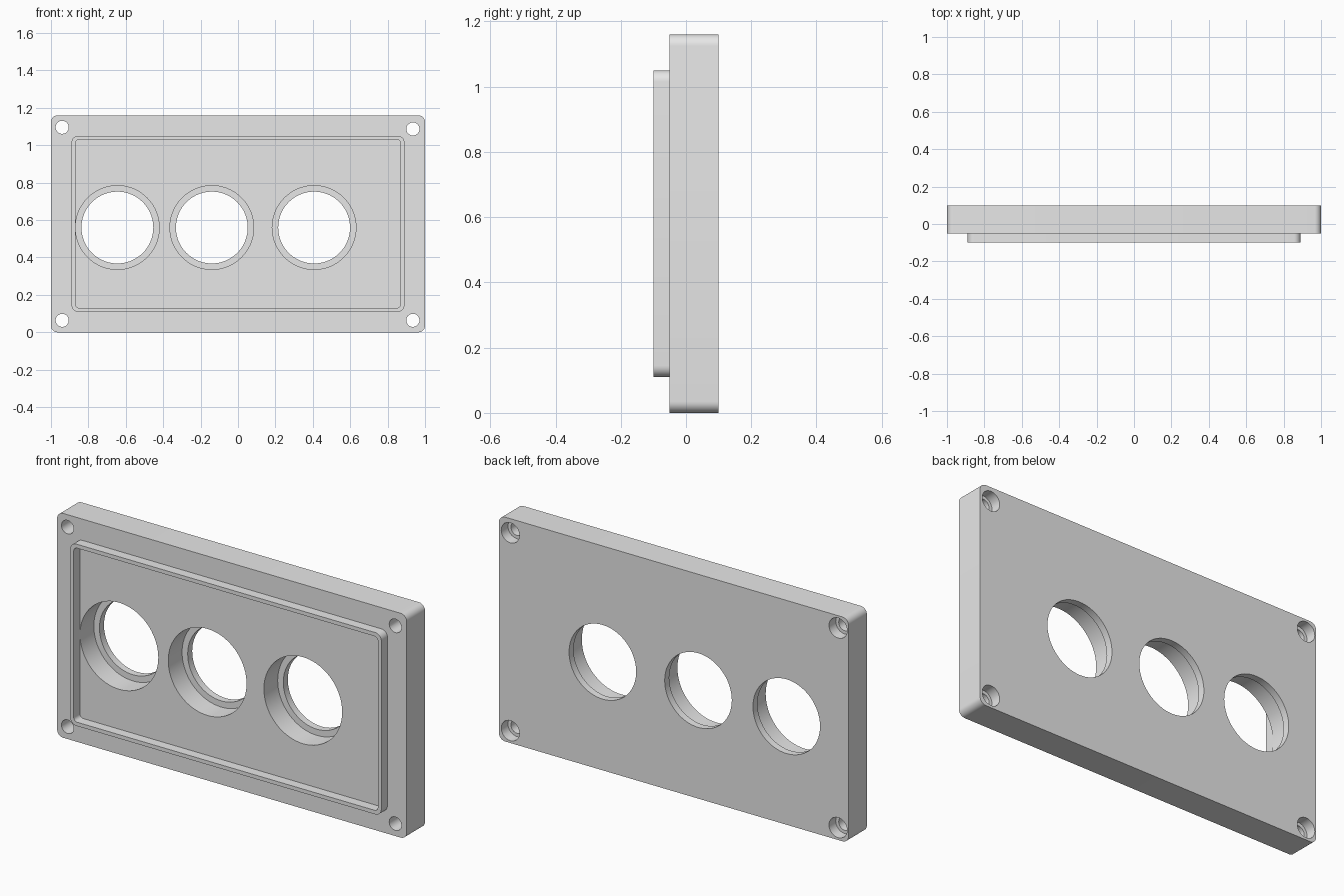
import bpy, bmesh, math

if "Cube" in bpy.data.objects:
    bpy.data.objects.remove(bpy.data.objects["Cube"])

grey = bpy.data.materials.new("plain grey")
grey.diffuse_color = (0.8, 0.8, 0.8, 1)
grey.use_nodes = True
grey.node_tree.nodes["Principled BSDF"].inputs["Base Color"].default_value = grey.diffuse_color


def prism(name, outline, y0, y1):
    """Solid made by extruding an (x, z) outline from y0 back to y1."""
    bm = bmesh.new()
    face = bm.faces.new([bm.verts.new((x, y0, z)) for x, z in outline])
    ext = bmesh.ops.extrude_face_region(bm, geom=[face])
    verts = [g for g in ext["geom"] if isinstance(g, bmesh.types.BMVert)]
    bmesh.ops.translate(bm, verts=verts, vec=(0, y1 - y0, 0))
    bmesh.ops.recalc_face_normals(bm, faces=bm.faces)
    mesh = bpy.data.meshes.new(name)
    bm.to_mesh(mesh)
    bm.free()
    mesh.materials.append(grey)
    obj = bpy.data.objects.new(name, mesh)
    bpy.context.collection.objects.link(obj)
    return obj


def arc(cx, cz, r, start, sweep, n):
    return [(cx + r * math.cos(start + sweep * i / n),
             cz + r * math.sin(start + sweep * i / n)) for i in range(n + 1)]


def rounded_rect(half_w, z0, z1, r):
    pts = []
    for i, (sx, z) in enumerate([(1, z1 - r), (-1, z1 - r), (-1, z0 + r), (1, z0 + r)]):
        pts += arc(sx * (half_w - r), z, r, i * math.pi / 2, math.pi / 2, 8)
    return pts


def circle(cx, cz, r, n):
    return arc(cx, cz, r, 0, 2 * math.pi, n)[:-1]


def combine(target, tool, operation):
    """Apply a boolean and discard the tool."""
    bpy.context.view_layer.objects.active = target
    mod = target.modifiers.new("bool", "BOOLEAN")
    mod.operation, mod.object, mod.solver = operation, tool, "EXACT"
    bpy.ops.object.modifier_apply(modifier=mod.name)
    bpy.data.objects.remove(tool, do_unlink=True)


# Thick rounded plate with a raised front rim around a shallow pocket
plate = prism("panel_plate", rounded_rect(1.0, 0, 1.16, 0.035), -0.05, 0.10)
combine(plate, prism("rim", rounded_rect(0.89, 0.11, 1.05, 0.035), -0.10, 0.0), "UNION")
combine(plate, prism("pocket", rounded_rect(0.87, 0.13, 1.03, 0.02), -0.15, -0.05), "DIFFERENCE")

# Three large openings, each stepped to a thin lip at the back
for x in (-0.645, -0.14, 0.407):
    combine(plate, prism("wide_bore", circle(x, 0.56, 0.224, 72), -0.08, 0.063), "DIFFERENCE")
    combine(plate, prism("opening", circle(x, 0.56, 0.192, 72), 0.0, 0.2), "DIFFERENCE")

# Corner screw holes with wider recesses at the back
for x, z in ((-0.94, 0.064), (0.935, 0.064), (-0.94, 1.096), (0.935, 1.087)):
    combine(plate, prism("screw_hole", circle(x, z, 0.035, 32), -0.2, 0.2), "DIFFERENCE")
    combine(plate, prism("screw_recess", circle(x, z, 0.052, 32), 0.045, 0.2), "DIFFERENCE")

# Smooth the round walls, keep edges crisp
bpy.ops.object.select_all(action="DESELECT")
plate.select_set(True)
bpy.context.view_layer.objects.active = plate
bpy.ops.object.shade_smooth_by_angle(angle=math.radians(30))
